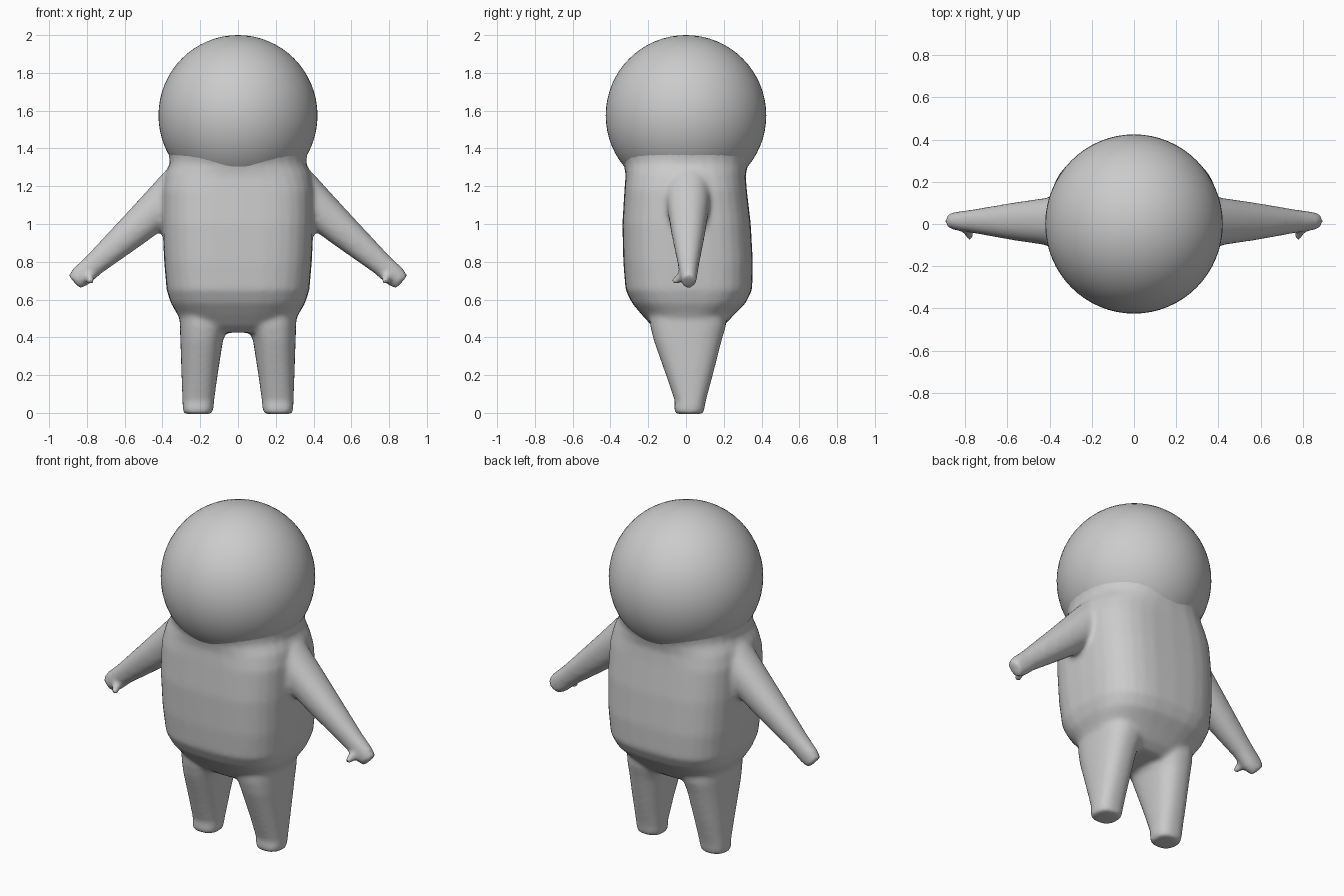
import bpy, bmesh, math
from mathutils import Vector

grey = bpy.data.materials.new("plain grey")
grey.diffuse_color = (0.6, 0.6, 0.6, 1)


def loft(bm, sections, u, v, sides=32):
    """Closed skin through superellipse sections: (centre, radius u, radius v, exponent)."""
    rings = []
    for centre, ru, rv, n in sections:
        ring = []
        for i in range(sides):
            a = 2 * math.pi * i / sides
            c, s = math.cos(a), math.sin(a)
            p = Vector(centre)
            p += Vector(u) * ru * math.copysign(abs(c) ** (2 / n), c)
            p += Vector(v) * rv * math.copysign(abs(s) ** (2 / n), s)
            ring.append(bm.verts.new(p))
        rings.append(ring)
    for a, b in zip(rings, rings[1:]):
        for i in range(sides):
            j = (i + 1) % sides
            bm.faces.new((a[i], a[j], b[j], b[i]))
    bm.faces.new(rings[0])
    bm.faces.new(rings[-1])


bm = bmesh.new()
X, Y = (1, 0, 0), (0, 1, 0)

# Torso: z, half width, front y, back y, squareness
torso = [
    (0.425, 0.25, -0.13, 0.15, 2.4),
    (0.46, 0.295, -0.18, 0.20, 2.5),
    (0.52, 0.320, -0.235, 0.255, 2.7),
    (0.58, 0.355, -0.285, 0.315, 2.9),
    (0.65, 0.378, -0.320, 0.350, 3.0),
    (0.80, 0.391, -0.332, 0.354, 3.1),
    (1.00, 0.400, -0.337, 0.343, 3.1),
    (1.18, 0.400, -0.326, 0.322, 3.0),
    (1.26, 0.387, -0.320, 0.316, 2.7),
    (1.32, 0.362, -0.330, 0.330, 2.3),
    (1.37, 0.366, -0.362, 0.362, 2.0),
    (1.43, 0.390, -0.390, 0.390, 2.0),
    (1.52, 0.395, -0.395, 0.395, 2.0),
]
loft(bm, [((0, (f + b) / 2, z), w, (b - f) / 2, n) for z, w, f, b, n in torso], X, Y)

# Legs: z, inner x, outer x, front y, back y
leg = [
    (-0.006, 0.138, 0.286, -0.056, 0.090),
    (0.02, 0.130, 0.293, -0.064, 0.098),
    (0.06, 0.127, 0.294, -0.058, 0.104),
    (0.20, 0.108, 0.299, -0.106, 0.142),
    (0.38, 0.080, 0.305, -0.170, 0.188),
    (0.46, 0.055, 0.308, -0.190, 0.212),
    (0.62, 0.045, 0.310, -0.200, 0.220),
]
# Arms: centre x, centre z, half height, centre y, half depth
arm = [
    (0.24, 1.235, 0.130, 0.010, 0.135),
    (0.32, 1.174, 0.122, 0.010, 0.125),
    (0.44, 1.068, 0.104, 0.012, 0.108),
    (0.564, 0.957, 0.088, 0.012, 0.090),
    (0.761, 0.786, 0.061, 0.013, 0.056),
    (0.832, 0.722, 0.060, 0.014, 0.045),
    (0.868, 0.692, 0.046, 0.014, 0.038),
]
for s in (-1, 1):
    loft(bm, [((s * (a + b) / 2, (f + k) / 2, z), (b - a) / 2, (k - f) / 2, 2.5)
              for z, a, b, f, k in leg], X, Y)
    loft(bm, [((s * x, y, z), h, d, 2.2) for x, z, h, y, d in arm],
         (s * 0.66, 0, 0.75), Y)
    # Thumb
    loft(bm, [((s * 0.805, 0.0, 0.735), 0.030, 0.030, 2),
              ((s * 0.785, -0.042, 0.708), 0.025, 0.025, 2),
              ((s * 0.777, -0.070, 0.688), 0.017, 0.017, 2)],
         X, (0, 0.55, -0.83), 12)

bmesh.ops.recalc_face_normals(bm, faces=bm.faces)
mesh = bpy.data.meshes.new("body")
bm.to_mesh(mesh)
bm.free()
mesh.materials.append(grey)
body = bpy.data.objects.new("body", mesh)
bpy.context.collection.objects.link(body)

# Fuse the limbs into the torso and soften the joins
fuse = body.modifiers.new("fuse", 'REMESH')
fuse.mode = 'VOXEL'
fuse.voxel_size = 0.013
fuse.use_smooth_shade = True
soften = body.modifiers.new("soften", 'SMOOTH')
soften.factor = 0.5
soften.iterations = 10

# Head
bpy.ops.mesh.primitive_uv_sphere_add(segments=64, ring_count=32, radius=1,
                                     location=(0, 0, 1.575))
head = bpy.context.object
head.name = "head"
head.scale = (0.421, 0.425, 0.425)
head.data.materials.append(grey)
bpy.ops.object.shade_smooth()
